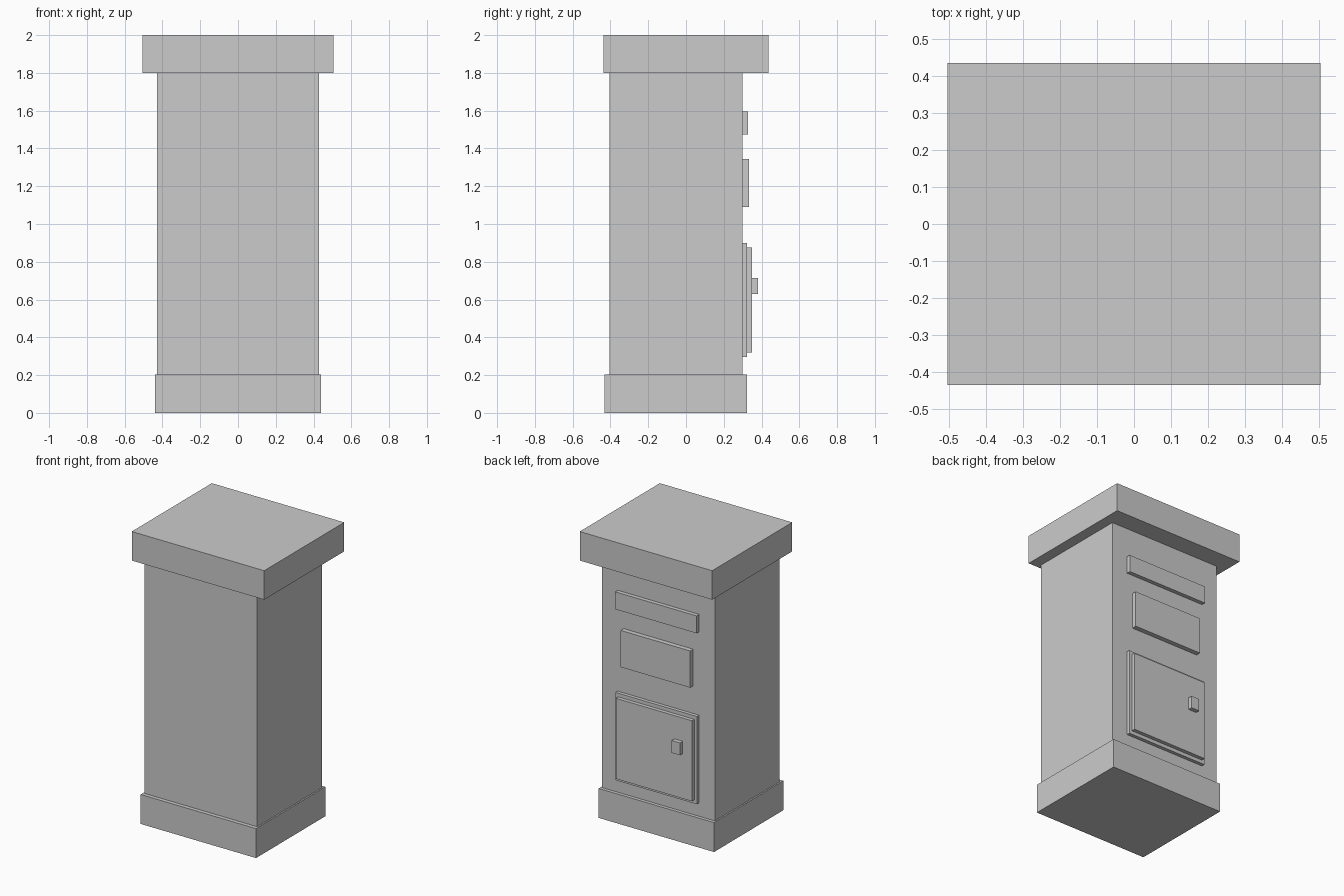
import bpy

if "Cube" in bpy.data.objects:
    bpy.data.objects.remove(bpy.data.objects["Cube"])


def box(name, x, y, z):
    """Box spanning the (min, max) ranges on each axis."""
    bpy.ops.mesh.primitive_cube_add(
        size=1, location=[(a + b) / 2 for a, b in (x, y, z)])
    ob = bpy.context.object
    ob.name = name
    ob.scale = [b - a for a, b in (x, y, z)]
    bpy.ops.object.transform_apply(location=False, rotation=False, scale=True)
    return ob


def sym(half):
    return (-half, half)


FACE = 0.30  # y of the panelled side of the body

# Pedestal
box("base", sym(0.44), (-0.432, 0.323), (0.0, 0.203))
box("body", sym(0.43), (-0.405, FACE), (0.203, 1.80))
box("cap", sym(0.505), (-0.436, 0.436), (1.80, 2.0))

# Raised panels on the +y side
box("upper_panel", sym(0.31), (FACE, 0.328), (1.475, 1.595))
box("middle_panel", sym(0.265), (FACE, 0.333), (1.09, 1.343))

# Door with backing frame and knob
box("door_frame", sym(0.31), (FACE, 0.324), (0.295, 0.90))
box("door", sym(0.29), (0.324, 0.35), (0.32, 0.875))
box("door_knob", (-0.22, -0.157), (0.35, 0.38), (0.63, 0.715))
